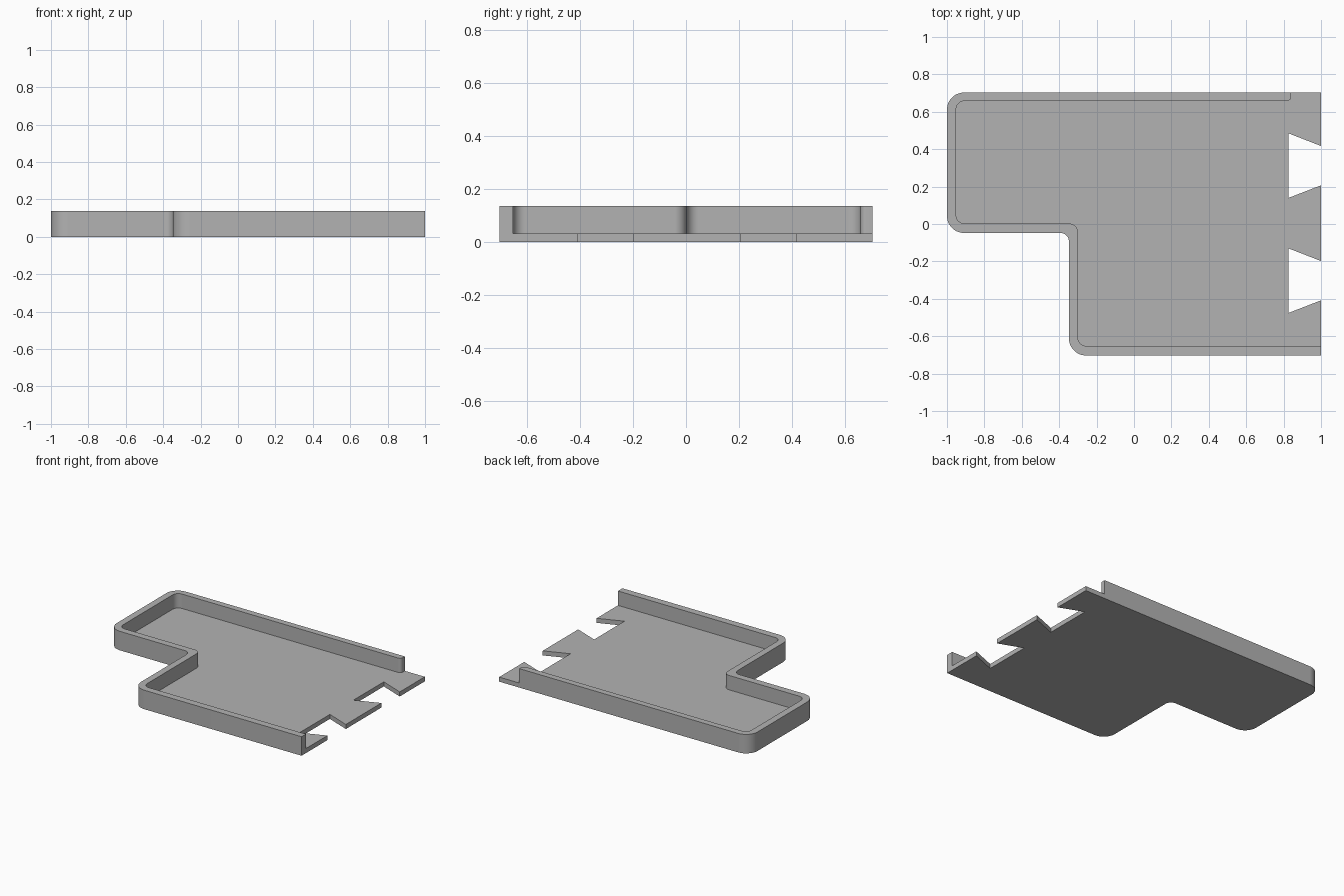
import bpy
import bmesh
import math
from mathutils import Vector

cube = bpy.data.objects.get("Cube")
if cube:
    bpy.data.objects.remove(cube, do_unlink=True)

FLOOR, TOP = 0.033, 0.137      # plate thickness, rim height
STEPS = 12                     # segments per rounded corner


def rounded(points):
    """Turn (x, y, radius) corners into a path with right-angle fillets."""
    path = []
    for i, (x, y, r) in enumerate(points):
        p = Vector((x, y))
        if not r:
            path.append(p)
            continue
        a = (Vector(points[i - 1][:2]) - p).normalized()
        b = (Vector(points[i + 1][:2]) - p).normalized()
        centre = p + (a + b) * r
        for k in range(STEPS + 1):
            t = math.pi / 2 * k / STEPS
            path.append(centre - b * r * math.cos(t) - a * r * math.sin(t))
    return path


# Rim outline: outer side from the back round to the front, then the inner side
outer = rounded([(0.84, 0.703, 0), (-1, 0.703, 0.092), (-1, -0.048, 0.092),
                 (-0.348, -0.048, 0.045), (-0.348, -0.703, 0.092), (1, -0.703, 0)])
inner = rounded([(1, -0.652, 0), (-0.3, -0.652, 0.045), (-0.3, 0.002, 0.045),
                 (-0.951, 0.002, 0.045), (-0.951, 0.658, 0.045),
                 (0.84, 0.658, 0.022), (0.84, 0.703, 0)])

# Open edge of the plate with two dovetail sockets
edge = [inner[0]]
for y in (-0.303, 0.312):
    edge += [Vector((x, y + d)) for x, d in
             ((1, -0.105), (0.825, -0.173), (0.825, 0.173), (1, 0.105))]
edge += [Vector((1, 0.703)), outer[0]]

bm = bmesh.new()


def cap(path, z):
    bm.faces.new([bm.verts.new((p.x, p.y, z)) for p in path])


def strip(path, low, high):
    for p, q in zip(path, path[1:]):
        bm.faces.new([bm.verts.new(c) for c in
                      ((p.x, p.y, low), (q.x, q.y, low), (q.x, q.y, high), (p.x, p.y, high))])


# Underside, floor and rim top, joined by the upright sides
cap(list(reversed(outer + edge[:-1])), 0)
cap(edge + list(reversed(inner[1:-1])), FLOOR)
cap(outer + inner[:-1], TOP)
strip(outer + [inner[0]], 0, TOP)
strip(edge, 0, FLOOR)
strip(inner, FLOOR, TOP)
bmesh.ops.remove_doubles(bm, verts=bm.verts, dist=0.0001)

mesh = bpy.data.meshes.new("rimmed_tray")
bm.to_mesh(mesh)
bm.free()
tray = bpy.data.objects.new("rimmed_tray", mesh)
bpy.context.collection.objects.link(tray)

# Plain grey
grey = bpy.data.materials.new("plain_grey")
grey.use_nodes = True
colour = (0.45, 0.45, 0.45, 1)
grey.diffuse_color = colour
grey.node_tree.nodes["Principled BSDF"].inputs["Base Color"].default_value = colour
mesh.materials.append(grey)

# Smooth corners, sharp edges
bpy.ops.object.select_all(action="DESELECT")
tray.select_set(True)
bpy.context.view_layer.objects.active = tray
bpy.ops.object.shade_smooth_by_angle(angle=math.radians(30))
normals = tray.modifiers.new("flat_faces", "WEIGHTED_NORMAL")
normals.keep_sharp = True
